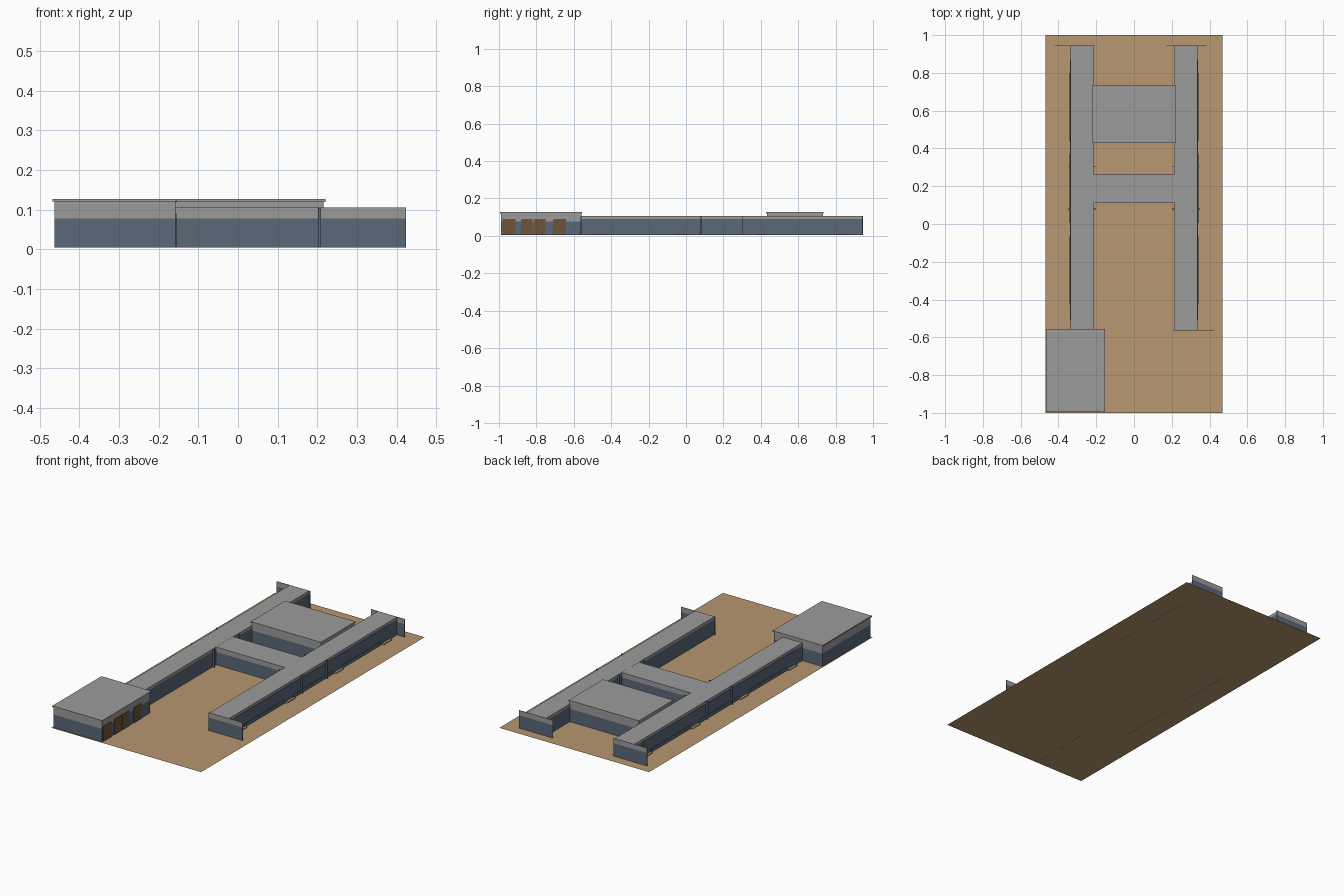
import bpy, bmesh

if "Cube" in bpy.data.objects:
    bpy.data.objects.remove(bpy.data.objects["Cube"])

GROUND_Z = 0.004


def material(name, rgb):
    m = bpy.data.materials.new(name)
    m.diffuse_color = (*rgb, 1)
    m.use_nodes = True
    m.node_tree.nodes["Principled BSDF"].inputs["Base Color"].default_value = m.diffuse_color
    return m


WALL = material("slate blue wall", (0.105, 0.138, 0.19))
GREY = material("concrete grey", (0.33, 0.33, 0.33))
EARTH = material("sandy earth", (0.48, 0.31, 0.165))
DOOR = material("brown door", (0.155, 0.09, 0.042))


def finish(name, bm, mats):
    bmesh.ops.recalc_face_normals(bm, faces=bm.faces)
    me = bpy.data.meshes.new(name)
    bm.to_mesh(me)
    bm.free()
    for m in mats:
        me.materials.append(m)
    ob = bpy.data.objects.new(name, me)
    bpy.context.collection.objects.link(ob)
    return ob


def box(name, x0, x1, y0, y1, z0, z1, mat):
    bm = bmesh.new()
    bmesh.ops.create_cube(bm, size=1)
    for v in bm.verts:
        v.co.x = x0 if v.co.x < 0 else x1
        v.co.y = y0 if v.co.y < 0 else y1
        v.co.z = z0 if v.co.z < 0 else z1
    return finish(name, bm, [mat])


def shell(name, x0, x1, y0, y1, split, top):
    """Open-bottomed walls, blue below the split height and grey above, with a roof."""
    bm = bmesh.new()
    rings = [[bm.verts.new((x, y, z)) for x, y in
              ((x0, y0), (x1, y0), (x1, y1), (x0, y1))]
             for z in (GROUND_Z, split, top)]
    for k in range(2):
        for i in range(4):
            j = (i + 1) % 4
            f = bm.faces.new((rings[k][i], rings[k][j], rings[k + 1][j], rings[k + 1][i]))
            f.material_index = k
    roof = bm.faces.new(rings[2])
    roof.material_index = 1
    return finish(name, bm, [WALL, GREY])


# Flat site
bm = bmesh.new()
bmesh.ops.create_grid(bm, x_segments=1, y_segments=1, size=1)
for v in bm.verts:
    v.co.x *= 0.469
    v.co.z = GROUND_Z
finish("site", bm, [EARTH])

# Two long wings with side details
for s, side in ((-1, "left"), (1, "right")):
    xa, xb = sorted((s * 0.215, s * 0.337))
    shell(side + "_wing", xa, xb, -0.56, 0.942, 0.09, 0.105)

    # Thin long facade plate and low sill plates
    xo = s * 0.337
    p = sorted((xo, xo + s * 0.002))
    box(side + "_facade", *p, -0.51, 0.87, GROUND_Z, 0.09, WALL)
    q = sorted((xo, xo + s * 0.004))
    for y0, y1 in ((-0.425, -0.065), (0.005, 0.37), (0.44, 0.80)):
        box(side + "_sill", *q, y0, y1, GROUND_Z, 0.024, WALL)

    # Entrance steps
    for y in (0.84, 0.41, -0.025, -0.457):
        t = sorted((xo, s * 0.352))
        box(side + "_step", *t, y - 0.036, y + 0.036, GROUND_Z, 0.009, EARTH)

    # Small upright fins by the link
    for y in (0.08, 0.303):
        for x in (0.202, 0.336):
            f = sorted((s * x, s * (x + 0.014)))
            box(side + "_fin", *f, y - 0.002, y + 0.002, GROUND_Z, 0.104, WALL)

# Thin end screens running past the wings
shell("front_screen", 0.208, 0.423, -0.563, -0.560, 0.077, 0.105)
shell("back_screen_right", 0.173, 0.385, 0.942, 0.945, 0.077, 0.105)
shell("back_screen_left", -0.418, -0.208, 0.942, 0.945, 0.077, 0.105)

# Link and hall between the wings
shell("link", -0.216, 0.216, 0.112, 0.266, 0.077, 0.1045)
shell("hall", -0.216, 0.216, 0.432, 0.732, 0.077, 0.122)
box("hall_roof", -0.22, 0.22, 0.428, 0.736, 0.119, 0.127, GREY)

# Corner block with its roof
shell("corner_block", -0.462, -0.158, -0.99, -0.56, 0.077, 0.122)
box("corner_block_roof", -0.467, -0.154, -0.995, -0.555, 0.12, 0.127, GREY)

# Doors on the courtyard side of the block
for y0, y1 in ((-0.98, -0.912), (-0.882, -0.82), (-0.812, -0.75), (-0.71, -0.642)):
    box("block_door", -0.159, -0.155, y0, y1, GROUND_Z, 0.09, DOOR)
